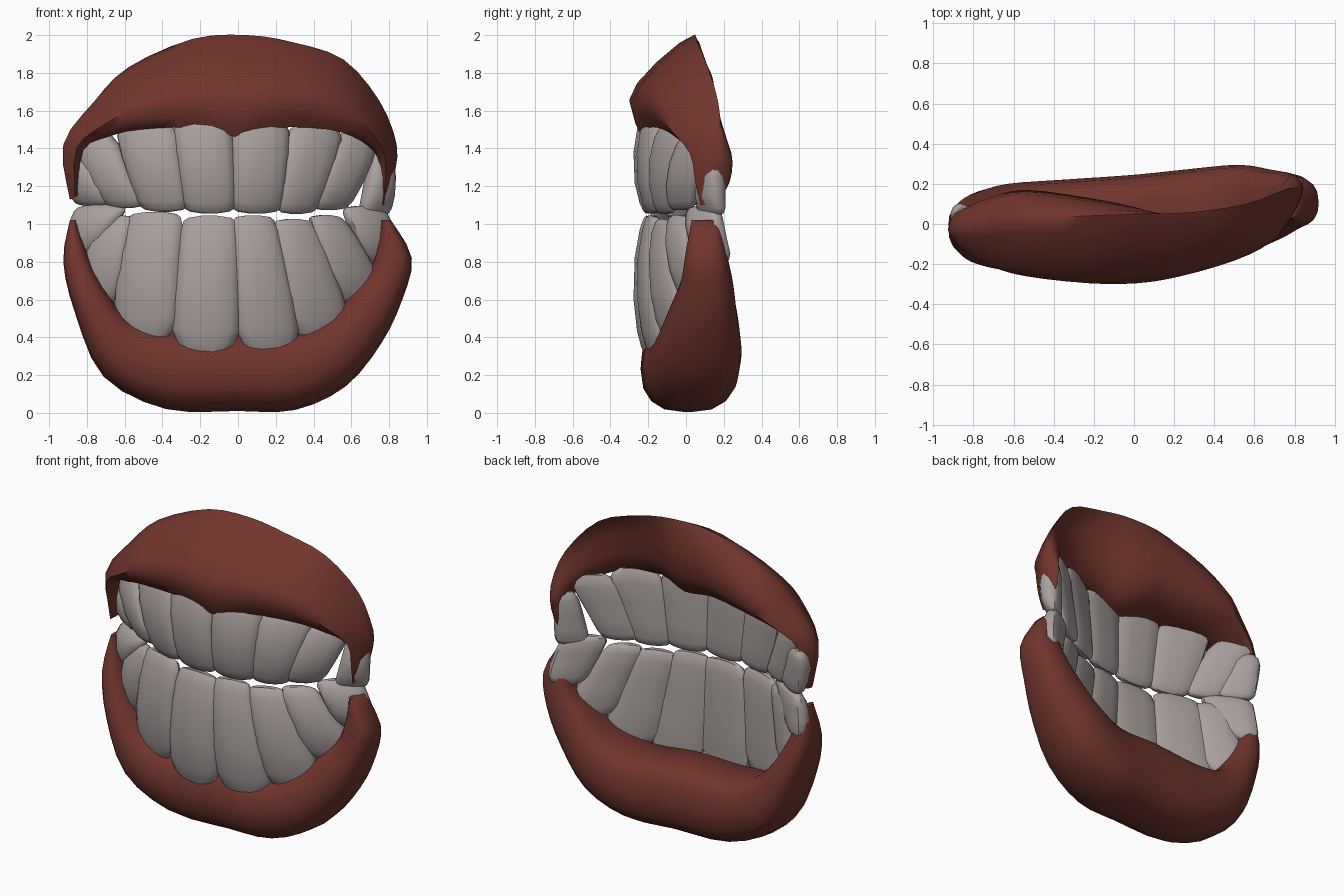
import bpy, bmesh, math

if "Cube" in bpy.data.objects:
    bpy.data.objects.remove(bpy.data.objects["Cube"])


def material(name, rgb):
    m = bpy.data.materials.new(name)
    m.diffuse_color = (*rgb, 1)
    m.use_nodes = True
    m.node_tree.nodes["Principled BSDF"].inputs["Base Color"].default_value = m.diffuse_color
    return m


GUM = material("gum red", (0.165, 0.036, 0.026))
TOOTH = material("tooth grey", (0.40, 0.355, 0.345))


def lerp(a, b, t):
    return a + (b - a) * t


def smooth_rows(rows, steps=3):
    """Catmull-Rom interpolation between the stations of a table."""
    out = []
    for i in range(len(rows) - 1):
        p0, p1, p2 = rows[max(i - 1, 0)], rows[i], rows[i + 1]
        p3 = rows[min(i + 2, len(rows) - 1)]
        for k in range(steps):
            t = k / steps
            out.append([b + .5 * t * (c - a + t * (2 * a - 5 * b + 4 * c - d + t * (3 * (b - c) + d - a)))
                        for a, b, c, d in zip(p0, p1, p2, p3)])
    return out + [rows[-1]]


def loft(name, rings, mat, angle):
    """Skin closed rings into one capped tube."""
    bm = bmesh.new()
    vs = [[bm.verts.new(p) for p in r] for r in rings]
    n = len(rings[0])
    for a, b in zip(vs, vs[1:]):
        for i in range(n):
            j = (i + 1) % n
            bm.faces.new((a[i], a[j], b[j], b[i]))
    bm.faces.new(vs[0])
    bm.faces.new(vs[-1])
    bmesh.ops.recalc_face_normals(bm, faces=bm.faces)
    me = bpy.data.meshes.new(name)
    bm.to_mesh(me)
    bm.free()
    me.materials.append(mat)
    ob = bpy.data.objects.new(name, me)
    bpy.context.collection.objects.link(ob)
    bpy.ops.object.select_all(action='DESELECT')
    ob.select_set(True)
    bpy.context.view_layer.objects.active = ob
    bpy.ops.object.shade_smooth_by_angle(angle=math.radians(angle))
    return ob


# Dental arch: y of the tooth row for a given x, slightly turned to one side
def arch(x):
    return -0.19 + 0.11 * x + 0.47 * x * x


def slope(x):
    return 0.11 + 0.94 * x


# Tooth: rounded section swept from root to biting edge
PROFILE = [(0, .5, .35), (.06, .8, .62), (.17, .98, .85), (.4, 1.02, 1),
           (.7, 1.02, .95), (.9, 1, .7), (.98, .9, .45), (1, .75, .25)]


def tooth(name, rx, rz, tx, tz, wr, wt):
    rings = []
    for t, w, d in PROFILE:
        cx, cz = lerp(rx, tx, t), lerp(rz, tz, t)
        half = lerp(wr, wt, t) * w * .545
        out = 0.022 * math.sin(math.pi * t)
        ring = []
        for k in range(14):
            a = 2 * math.pi * k / 14
            c, s = math.cos(a), math.sin(a)
            u = math.copysign(abs(c) ** .75, c) * half
            v = math.copysign(abs(s) ** .75, s) * 0.062 * d - out
            m = slope(cx)
            q = math.sqrt(1 + m * m)
            ring.append((cx + u - v * m / q, arch(cx + u) + v / q,
                         cz + 0.15 * abs(u) * (1 if rz < tz else -1) * (1 - 2 * t)))
        rings.append(ring)
    loft(name, rings, TOOTH, 40)


# root x, root z, tip x, tip z, root width, tip width
UPPER = [(-.84, 1.40, -.76, 1.09, .12, .20), (-.77, 1.50, -.60, 1.08, .22, .20),
         (-.49, 1.57, -.39, 1.06, .32, .24), (-.19, 1.60, -.15, 1.05, .30, .26),
         (.12, 1.59, .10, 1.05, .30, .25), (.41, 1.55, .31, 1.05, .30, .20),
         (.63, 1.50, .48, 1.07, .23, .20), (.755, 1.39, .72, 1.04, .10, .15)]
LOWER = [(-.82, .82, -.72, 1.11, .14, .26), (-.73, .57, -.64, 1.05, .22, .18),
         (-.49, .37, -.44, 1.07, .33, .28), (-.17, .30, -.15, 1.05, .35, .28),
         (.17, .30, .08, 1.05, .33, .22), (.45, .37, .29, 1.03, .32, .21),
         (.655, .56, .46, 1.05, .28, .18), (.75, .78, .66, 1.10, .18, .21)]
for i, t in enumerate(UPPER):
    tooth(f"upper_tooth_{i + 1}", *t)
for i, t in enumerate(LOWER):
    tooth(f"lower_tooth_{i + 1}", *t)

# Lower gum: U-shaped roll; outer x z, inner x z, front y, back y
LOW_GUM = [(-.89, 1.02, -.86, 1.02, -.05, .04), (-.925, .80, -.78, .80, -.13, .10),
           (-.86, .52, -.68, .62, -.20, .16), (-.71, .19, -.55, .49, -.23, .20),
           (-.38, .02, -.35, .45, -.24, .22), (0, .01, 0, .46, -.235, .245),
           (.30, .015, .28, .44, -.21, .275), (.57, .14, .48, .52, -.16, .295),
           (.76, .37, .61, .65, -.09, .27), (.87, .60, .70, .76, -.03, .25),
           (.92, .82, .74, .90, 0, .21), (.81, 1.02, .76, 1.02, .03, .17)]
rings = []
for ox, oz, ix, iz, yf, yb in smooth_rows(LOW_GUM):
    ring = []
    for k in range(16):
        a = 2 * math.pi * k / 16
        c, s = math.cos(a), math.sin(a)
        r = .5 + .5 * math.copysign(abs(c) ** .85, c)
        y = lerp(yf, yb, .5 + .5 * math.copysign(abs(s) ** .8, s))
        if s > 0 and c < 0:                       # back rim stands a little higher
            r -= .1 * s
        ring.append((lerp(ix, ox, r), y, lerp(iz, oz, r)))
    rings.append(ring)
loft("lower_gum", rings, GUM, 60)

# Upper gum: sloping arch with a crest; outer x z, inner x z, front, crest, back y
UP_GUM = [(-.89, 1.13, -.85, 1.15, -.07, -.02, .03), (-.925, 1.42, -.82, 1.39, -.12, -.03, .07),
          (-.76, 1.65, -.69, 1.46, -.20, -.02, .13), (-.58, 1.83, -.52, 1.50, -.25, .02, .17),
          (-.24, 1.98, -.22, 1.51, -.285, .04, .13), (.05, 2.0, 0, 1.46, -.285, .05, .08),
          (.30, 1.96, .20, 1.51, -.25, .06, .01), (.56, 1.87, .48, 1.50, -.17, .10, .02),
          (.75, 1.65, .65, 1.44, -.08, .17, .15), (.84, 1.42, .74, 1.35, .03, .18, .24),
          (.825, 1.25, .755, 1.20, .06, .15, .23), (.78, 1.10, .76, 1.10, .09, .12, .15)]
rings = []
for ox, oz, ix, iz, yf, yc, yb in smooth_rows(UP_GUM):
    section = [(0, yf + .05), (.12, yf + .02), (.33, yf - .01), (.5, lerp(yf, yc, .09)),
               (.72, lerp(yf, yc, .4)), (.92, lerp(yf, yc, .76)), (1, yc),
               (.92, lerp(yc, yb, .4)), (.68, lerp(yc, yb, .85)), (.38, yb),
               (.12, lerp(yb, yf, .2)), (.02, lerp(yb, yf, .5))]
    rings.append([(lerp(ix, ox, s), y, lerp(iz, oz, s)) for s, y in section])
loft("upper_gum", rings, GUM, 60)
